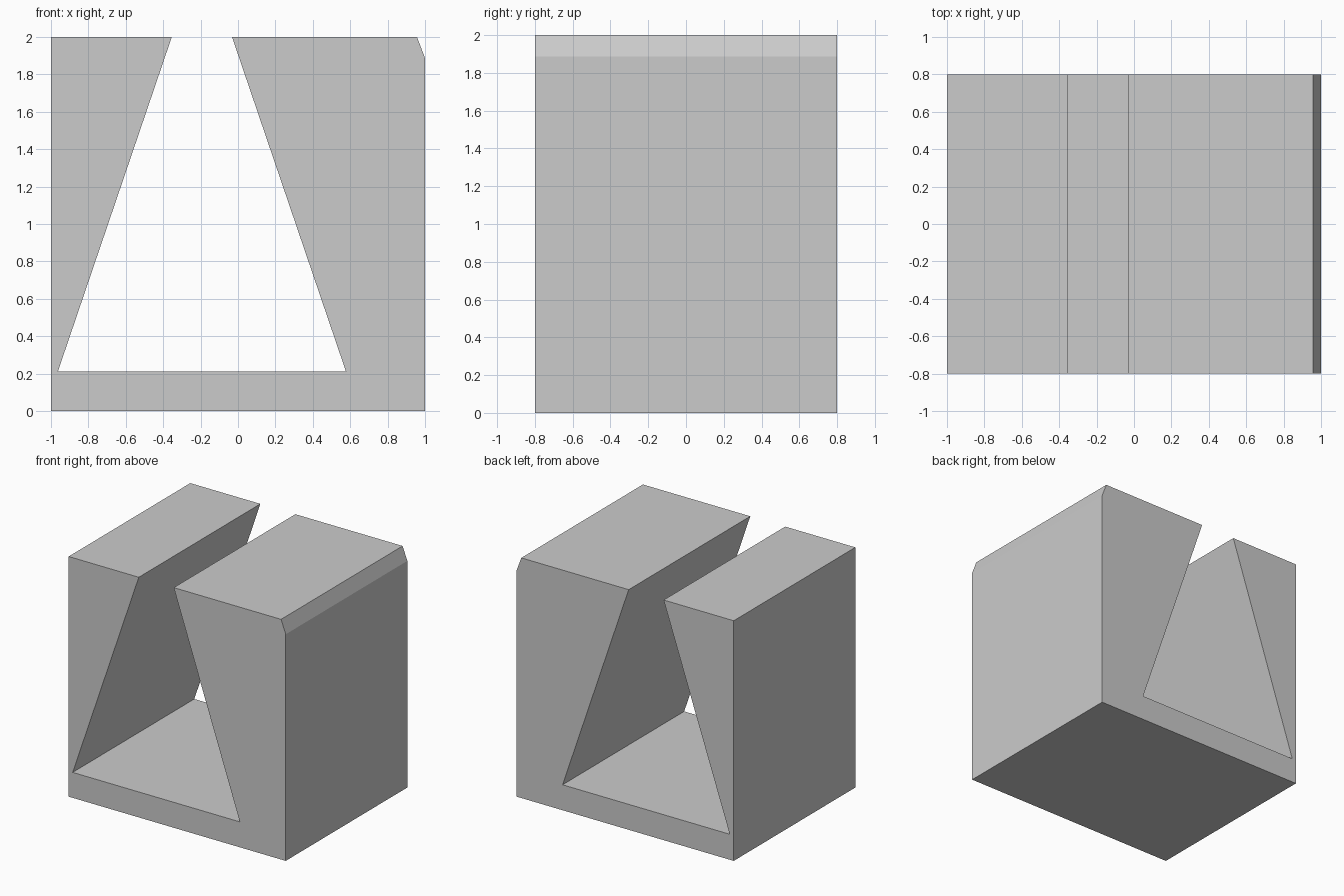
import bpy
import bmesh

if "Cube" in bpy.data.objects:
    bpy.data.objects.remove(bpy.data.objects["Cube"])


def extrude_profile(name, points, depth):
    """Extrude a closed x-z outline along y, centred on y = 0."""
    bm = bmesh.new()
    face = bm.faces.new([bm.verts.new((x, -depth / 2, z)) for x, z in points])
    result = bmesh.ops.extrude_face_region(bm, geom=[face], use_keep_orig=True)
    moved = [g for g in result["geom"] if isinstance(g, bmesh.types.BMVert)]
    bmesh.ops.translate(bm, verts=moved, vec=(0, depth, 0))
    bmesh.ops.recalc_face_normals(bm, faces=bm.faces)
    mesh = bpy.data.meshes.new(name)
    bm.to_mesh(mesh)
    bm.free()
    obj = bpy.data.objects.new(name, mesh)
    bpy.context.collection.objects.link(obj)
    return obj


# Dovetail slot: symmetric about its own centre line
slot_x, floor_z, top_half, floor_half = -0.193, 0.212, 0.161, 0.77

# Block outline with the slot open at the top and one bevelled corner
outline = [
    (-1, 0), (1, 0), (1, 1.887), (0.957, 2),
    (slot_x + top_half, 2), (slot_x + floor_half, floor_z),
    (slot_x - floor_half, floor_z), (slot_x - top_half, 2),
    (-1, 2),
]
extrude_profile("dovetail_block", outline, 1.6)
